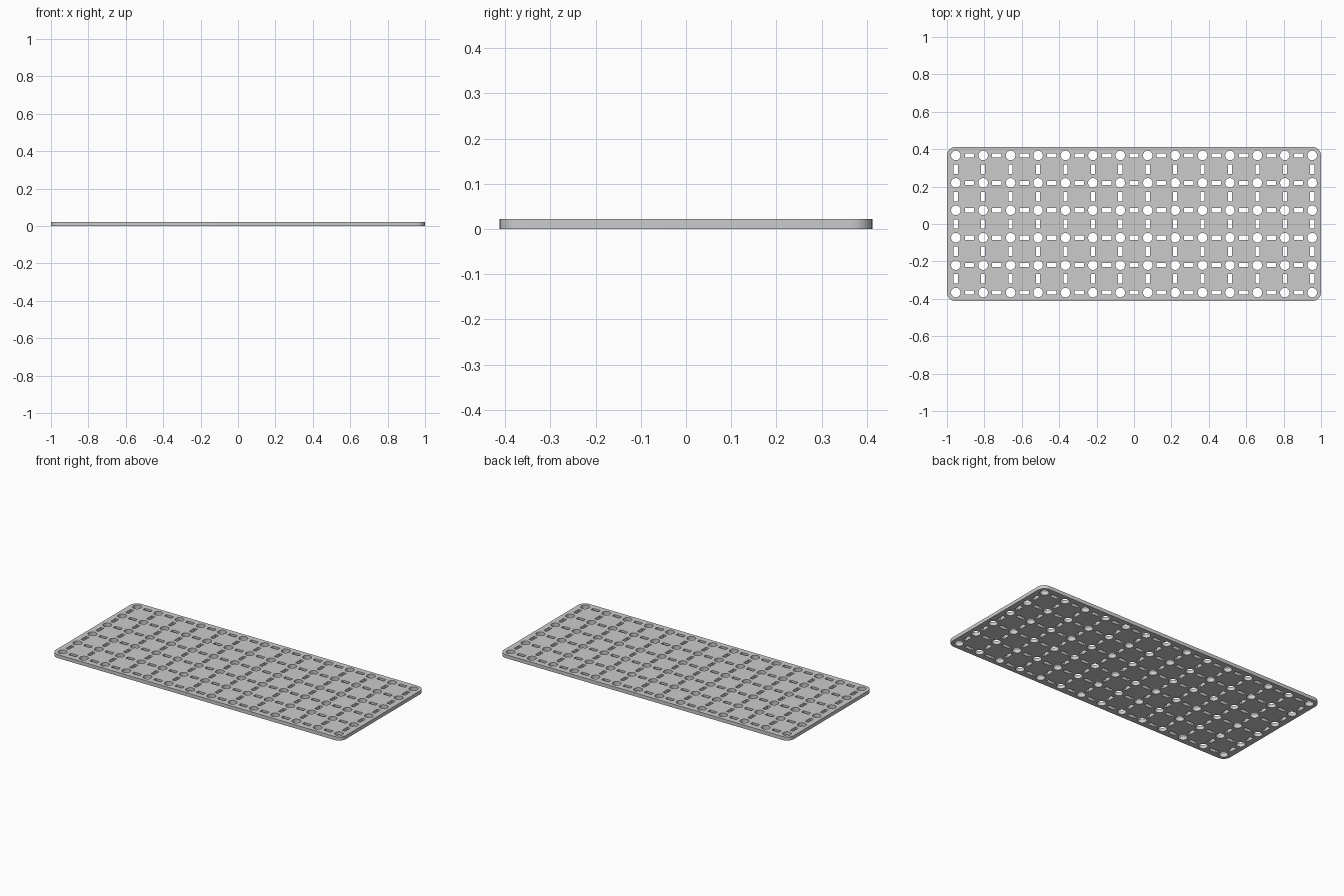
import bpy, bmesh, math
from mathutils import Matrix, Vector

cube = bpy.data.objects.get("Cube")
if cube:
    bpy.data.objects.remove(cube, do_unlink=True)

LENGTH, WIDTH, THICK = 2.0, 0.825, 0.022
COLS, ROWS, PITCH = 14, 6, 0.1466
CORNER, HOLE_R = 0.047, 0.0255
SLOT_LONG, SLOT_SHORT = 0.05, 0.022


def make_object(name, bm):
    mesh = bpy.data.meshes.new(name)
    bm.normal_update()
    bm.to_mesh(mesh)
    bm.free()
    obj = bpy.data.objects.new(name, mesh)
    bpy.context.collection.objects.link(obj)
    return obj


def grid_point(col, row):
    return Vector(((col - (COLS - 1) / 2) * PITCH,
                   (row - (ROWS - 1) / 2) * PITCH, THICK / 2))


def add_hole(bm, centre):
    bmesh.ops.create_cone(bm, cap_ends=True, segments=24, radius1=HOLE_R,
                          radius2=HOLE_R, depth=THICK * 3,
                          matrix=Matrix.Translation(centre))


def add_slot(bm, centre, size_x, size_y):
    scale = Matrix.Diagonal((size_x, size_y, THICK * 3, 1))
    bmesh.ops.create_cube(bm, size=1, matrix=Matrix.Translation(centre) @ scale)


# Plate with rounded corners
bm = bmesh.new()
steps = 8
outline = []
for quarter, (sx, sy) in enumerate(((1, 1), (-1, 1), (-1, -1), (1, -1))):
    for i in range(steps + 1):
        a = (quarter + i / steps) * math.pi / 2
        outline.append(bm.verts.new((sx * (LENGTH / 2 - CORNER) + CORNER * math.cos(a),
                                     sy * (WIDTH / 2 - CORNER) + CORNER * math.sin(a), 0)))
base = bm.faces.new(outline)
top = bmesh.ops.extrude_face_region(bm, geom=[base], use_keep_orig=True)
bmesh.ops.translate(bm, vec=(0, 0, THICK),
                    verts=[g for g in top["geom"] if isinstance(g, bmesh.types.BMVert)])
bmesh.ops.recalc_face_normals(bm, faces=bm.faces)
plate = make_object("perforated_plate", bm)

# Round holes on the grid, slots between neighbouring holes
bm = bmesh.new()
for col in range(COLS):
    for row in range(ROWS):
        add_hole(bm, grid_point(col, row))
        if col < COLS - 1:
            add_slot(bm, grid_point(col + 0.5, row), SLOT_LONG, SLOT_SHORT)
        if row < ROWS - 1:
            add_slot(bm, grid_point(col, row + 0.5), SLOT_SHORT, SLOT_LONG)
cutter = make_object("hole_cutter", bm)
cutter.hide_render = True

# Cut the pattern through the plate
cut = plate.modifiers.new("Holes", 'BOOLEAN')
cut.operation = 'DIFFERENCE'
cut.solver = 'EXACT'
cut.object = cutter
bpy.ops.object.select_all(action='DESELECT')
plate.select_set(True)
bpy.context.view_layer.objects.active = plate
bpy.ops.object.modifier_apply(modifier=cut.name)
bpy.data.objects.remove(cutter, do_unlink=True)

bpy.ops.object.shade_smooth_by_angle(angle=math.radians(30))
